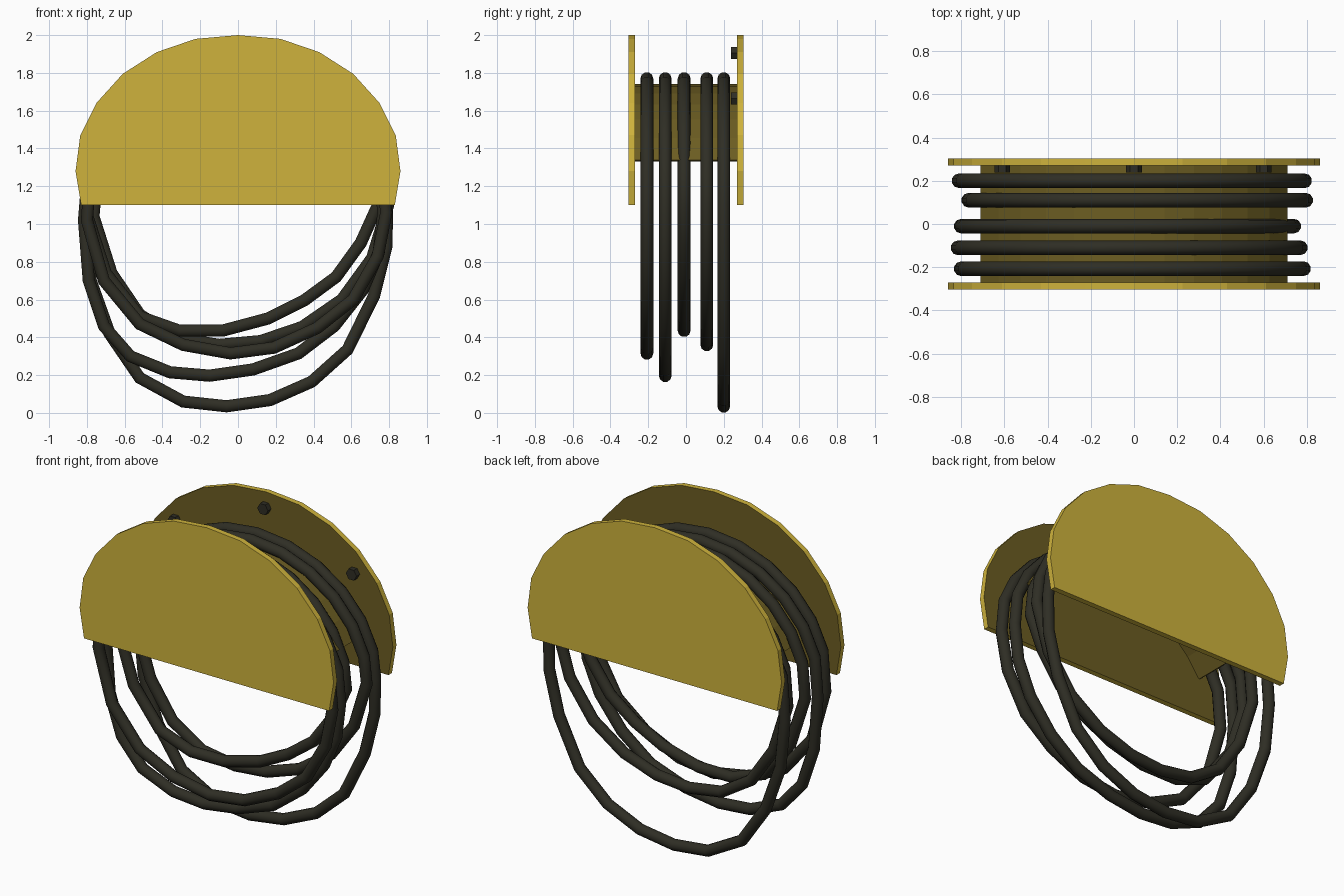
import bpy, bmesh, math

if "Cube" in bpy.data.objects:
    bpy.data.objects.remove(bpy.data.objects["Cube"])


def material(name, rgb):
    m = bpy.data.materials.new(name)
    m.diffuse_color = (*rgb, 1)
    m.use_nodes = True
    m.node_tree.nodes["Principled BSDF"].inputs["Base Color"].default_value = m.diffuse_color
    return m


YELLOW = material("yellow paint", (0.62, 0.45, 0.045))
OCHRE = material("dark ochre paint", (0.15, 0.11, 0.016))
RUBBER = material("black rubber", (0.028, 0.027, 0.018))


def prism(name, outline, y0, y1, mats):
    """Extrude an x/z outline from y0 to y1."""
    bm = bmesh.new()
    f = bm.faces.new([bm.verts.new((x, y0, z)) for x, z in outline])
    ext = bmesh.ops.extrude_face_region(bm, geom=[f])["geom"]
    for v in ext:
        if isinstance(v, bmesh.types.BMVert):
            v.co.y = y1
    bmesh.ops.recalc_face_normals(bm, faces=bm.faces)
    mesh = bpy.data.meshes.new(name)
    bm.to_mesh(mesh)
    bm.free()
    ob = bpy.data.objects.new(name, mesh)
    bpy.context.collection.objects.link(ob)
    for m in mats:
        mesh.materials.append(m)
    return ob


# Side plates: rounded top, flat bottom, darker inner face
half = [(0.83, 1.10), (0.86, 1.28), (0.835, 1.47), (0.75, 1.64),
        (0.61, 1.795), (0.43, 1.91), (0.225, 1.98)]
outline = half + [(0, 2.0)] + [(-x, z) for x, z in reversed(half)]
for name, side in (("front_plate", -1), ("back_plate", 1)):
    plate = prism(name, outline, side * 0.27, side * 0.304, [YELLOW, OCHRE])
    for p in plate.data.polygons:
        p.material_index = int(p.normal.y * side < -0.9)

# Curved saddle sheet between the plates
N, CZ, R = 12, 0.91, 0.83
end = math.asin(0.71 / R)
angles = [end * (2 * i / N - 1) for i in range(N + 1)]
arc = [(R * math.sin(a), CZ + R * math.cos(a)) for a in angles]
inner = [((R - 0.015) * math.sin(a), CZ + (R - 0.015) * math.cos(a)) for a in angles]
prism("saddle", arc + inner[::-1], -0.272, 0.272, [OCHRE])

# Hex bolts on the inside of the back plate
for i, (x, z) in enumerate([(-0.61, 1.665), (0, 1.905), (0.60, 1.665)]):
    hexagon = [(x + 0.036 * math.cos(k * math.pi / 3), z + 0.036 * math.sin(k * math.pi / 3))
               for k in range(6)]
    prism(f"bolt_{i + 1}", hexagon, 0.238, 0.272, [RUBBER])


def hose(name, y, sag):
    """Closed loop: hanging points from left to right, then an arc over the saddle."""
    (xl, _), (xr, _) = sag[0], sag[-1]
    cx, rx, cz = (xl + xr) / 2, (xr - xl) / 2 + 0.008, 1.08
    top = [(cx + rx * math.cos(t), cz + 0.69 * math.sin(t))
           for t in (math.pi * k / 12 for k in range(1, 12))]
    pts = sag + top
    cu = bpy.data.curves.new(name, "CURVE")
    cu.dimensions = "3D"
    cu.bevel_depth = 0.034
    cu.bevel_resolution = 3
    sp = cu.splines.new("POLY")
    sp.points.add(len(pts) - 1)
    for p, (x, z) in zip(sp.points, pts):
        p.co = (x, y, z, 1)
    sp.use_cyclic_u = True
    cu.materials.append(RUBBER)
    ob = bpy.data.objects.new(name, cu)
    bpy.context.collection.objects.link(ob)
    bpy.ops.object.select_all(action="DESELECT")
    ob.select_set(True)
    bpy.context.view_layer.objects.active = ob
    bpy.ops.object.convert(target="MESH")
    bpy.ops.object.shade_smooth_by_angle(angle=math.radians(50))


# Five hose loops with different sag
hose("hose_loop_1", -0.207, [(-0.80, 1.02), (-0.71, 0.70), (-0.52, 0.47), (-0.29, 0.36),
     (-0.04, 0.315), (0.19, 0.345), (0.42, 0.45), (0.61, 0.60), (0.74, 0.83), (0.785, 1.06)])
hose("hose_loop_2", -0.11, [(-0.815, 1.02), (-0.79, 0.70), (-0.71, 0.46), (-0.57, 0.30),
     (-0.36, 0.215), (-0.15, 0.197), (0.08, 0.23), (0.32, 0.315), (0.51, 0.46),
     (0.66, 0.65), (0.745, 0.85), (0.77, 1.06)])
hose("hose_loop_3", -0.01, [(-0.80, 1.05), (-0.70, 0.74), (-0.52, 0.51), (-0.31, 0.435),
     (-0.08, 0.436), (0.16, 0.50), (0.35, 0.595), (0.52, 0.72), (0.65, 0.90), (0.74, 1.10)])
hose("hose_loop_4", 0.11, [(-0.765, 1.04), (-0.67, 0.74), (-0.52, 0.52), (-0.32, 0.395),
     (-0.10, 0.36), (0.12, 0.38), (0.34, 0.455), (0.55, 0.60), (0.71, 0.82), (0.795, 1.10)])
hose("hose_loop_5", 0.20, [(-0.81, 1.00), (-0.78, 0.70), (-0.68, 0.42), (-0.52, 0.185),
     (-0.29, 0.06), (-0.06, 0.035), (0.17, 0.068), (0.39, 0.165), (0.58, 0.335),
     (0.72, 0.62), (0.785, 0.88), (0.79, 1.10)])
